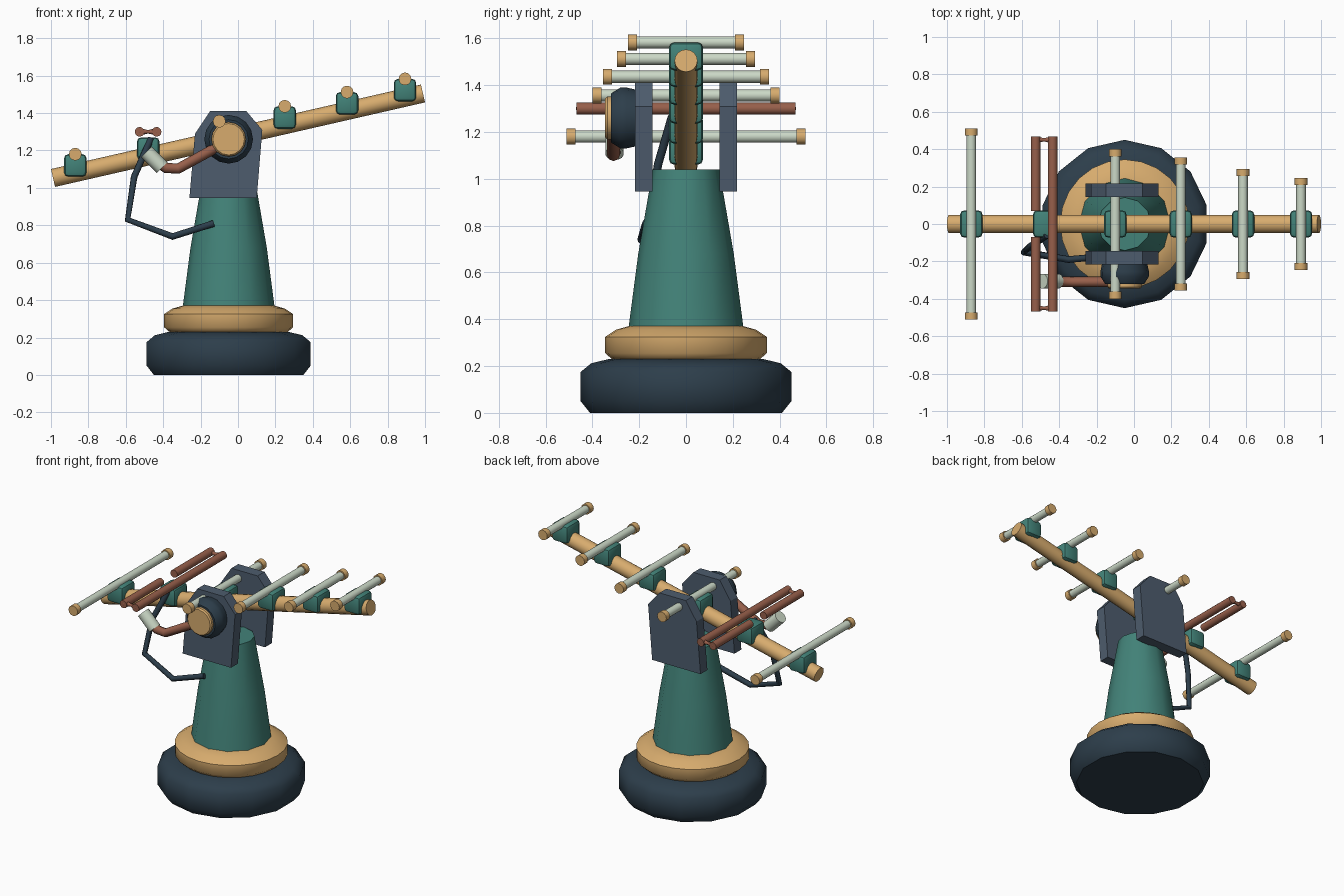
import bpy, bmesh, math
from mathutils import Vector

if "Cube" in bpy.data.objects:
    bpy.data.objects.remove(bpy.data.objects["Cube"], do_unlink=True)


def material(name, rgb):
    m = bpy.data.materials.new(name)
    m.use_nodes = True
    m.diffuse_color = (*rgb, 1)
    m.node_tree.nodes["Principled BSDF"].inputs["Base Color"].default_value = (*rgb, 1)
    return m


TEAL = material("teal paint", (0.055, 0.225, 0.19))
TAN = material("warm tan", (0.68, 0.41, 0.155))
NAVY = material("dark navy", (0.026, 0.048, 0.07))
SLATE = material("slate grey", (0.075, 0.108, 0.155))
COPPER = material("copper", (0.31, 0.115, 0.07))
PALE = material("pale green white", (0.6, 0.69, 0.57))


def finish(name, bm, mat, angle=40):
    bmesh.ops.recalc_face_normals(bm, faces=bm.faces)
    me = bpy.data.meshes.new(name)
    bm.to_mesh(me)
    bm.free()
    me.materials.append(mat)
    ob = bpy.data.objects.new(name, me)
    bpy.context.collection.objects.link(ob)
    bpy.ops.object.select_all(action="DESELECT")
    ob.select_set(True)
    bpy.context.view_layer.objects.active = ob
    bpy.ops.object.shade_smooth_by_angle(angle=math.radians(angle))
    return ob


def lathe(name, profile, origin, axis, sides, mat, angle=40):
    """Closed solid of revolution: profile holds (radius, distance along axis)."""
    bm = bmesh.new()
    turn = Vector(axis).to_track_quat("Z", "Y")
    rings = []
    for r, h in profile:
        ring = []
        for i in range(sides):
            a = math.tau * i / sides + math.pi / 2
            p = Vector((r * math.cos(a), r * math.sin(a), h))
            ring.append(bm.verts.new(Vector(origin) + turn @ p))
        rings.append(ring)
    for low, high in zip(rings, rings[1:]):
        for i in range(sides):
            j = (i + 1) % sides
            bm.faces.new((low[i], low[j], high[j], high[i]))
    bm.faces.new(rings[0])
    bm.faces.new(rings[-1])
    return finish(name, bm, mat, angle)


def rod(name, a, b, r, mat, sides=12):
    d = Vector(b) - Vector(a)
    return lathe(name, [(r, 0), (r, d.length)], a, d, sides, mat)


def tube(name, points, r, mat):
    """Bent tube following a few points."""
    cu = bpy.data.curves.new(name + " path", "CURVE")
    cu.dimensions = "3D"
    cu.bevel_depth = r
    cu.bevel_resolution = 2
    cu.use_fill_caps = True
    sp = cu.splines.new("POLY")
    sp.points.add(len(points) - 1)
    for p, co in zip(sp.points, points):
        p.co = (*co, 1)
    helper = bpy.data.objects.new(name + " path", cu)
    bpy.context.collection.objects.link(helper)
    me = bpy.data.meshes.new_from_object(helper.evaluated_get(bpy.context.evaluated_depsgraph_get()))
    bpy.data.objects.remove(helper, do_unlink=True)
    bm = bmesh.new()
    bm.from_mesh(me)
    return finish(name, bm, mat, 50)


def plate(name, outline, y0, y1, mat):
    bm = bmesh.new()
    face = bm.faces.new([bm.verts.new((x, y0, z)) for x, z in outline])
    new = bmesh.ops.extrude_face_region(bm, geom=[face])["geom"]
    bmesh.ops.translate(bm, vec=(0, y1 - y0, 0),
                        verts=[v for v in new if isinstance(v, bmesh.types.BMVert)])
    return finish(name, bm, mat, 20)


def clamp(name, x, z):
    bm = bmesh.new()
    bmesh.ops.create_cube(bm, size=1)
    bmesh.ops.scale(bm, vec=(0.12, 0.145, 0.12), verts=bm.verts)
    bmesh.ops.bevel(bm, geom=bm.edges[:], offset=0.022, segments=2, profile=0.5, affect="EDGES")
    bmesh.ops.translate(bm, vec=(x, 0, z), verts=bm.verts)
    return finish(name, bm, TEAL, 35)


# Pedestal
CX = -0.05
UP = (0, 0, 1)
lathe("base", [(0.41, 0), (0.45, 0.05), (0.45, 0.175), (0.405, 0.212), (0.33, 0.23)],
      (CX, 0, 0), UP, 14, NAVY, 50)
lathe("collar", [(0.305, 0.22), (0.345, 0.255), (0.345, 0.325), (0.30, 0.355), (0.24, 0.372)],
      (CX, 0, 0), UP, 24, TAN, 50)
lathe("column", [(0.246, 0.36), (0.204, 0.68), (0.142, 1.04)], (CX, 0, 0), UP, 12, TEAL)

# Yoke plates on both sides of the boom
yoke = [(-0.26, 0.945), (0.10, 0.945), (0.13, 1.31), (0.045, 1.41), (-0.15, 1.41), (-0.23, 1.29)]
for side, s in (("left", 1), ("right", -1)):
    plate("yoke_plate_" + ("back" if s > 0 else "front"), yoke, s * 0.144, s * 0.217, SLATE)


# Sloping boom
def boom_z(x):
    return 1.279 + 0.2284 * x


rod("boom", (-0.989, 0, boom_z(-0.989)), (0.989, 0, boom_z(0.989)), 0.049, TAN, 16)

# Cross rods with end caps, each on a clamp
for i, (x, half) in enumerate([(-0.87, 0.51), (-0.1, 0.4), (0.25, 0.355), (0.583, 0.295), (0.893, 0.247)]):
    z = boom_z(x) + 0.1
    clamp(f"clamp_{i}", x, z - 0.06)
    rod(f"cross_rod_{i}", (x, -half + 0.02, z), (x, half - 0.02, z), 0.026, PALE)
    for s in (-1, 1):
        rod(f"rod_cap_{i}_{'back' if s > 0 else 'front'}",
            (x, s * (half - 0.038), z), (x, s * half, z), 0.034, TAN)

# Folded driven loop, split in the middle of one side
XA, XB, XM, ZL, END = -0.526, -0.435, -0.48, 1.3, 0.468
clamp("loop_clamp", XM, 1.21)
rod("loop_long_rod", (XB, -END, ZL), (XB, END, ZL), 0.026, COPPER)
for s, label in ((1, "back"), (-1, "front")):
    rod("loop_half_rod_" + label, (XA, s * 0.07, ZL), (XA, s * END, ZL), 0.026, COPPER)
    lathe("loop_link_" + label, [(0.02, 0), (0.009, 0.045), (0.02, 0.091)],
          (XA, s * (END - 0.018), ZL), (1, 0, 0), 10, COPPER)

# Drive motor on the front plate
FRONT = (0, -1, 0)
lathe("motor_housing", [(0.118, 0.2), (0.13, 0.255), (0.13, 0.28), (0.105, 0.32)],
      (CX, 0, 1.26), FRONT, 16, NAVY, 35)
lathe("motor_cap", [(0.092, 0.3), (0.092, 0.336), (0.084, 0.345)], (CX, 0, 1.26), FRONT, 16, TAN, 35)

# Crank arm and grip
tube("crank_arm", [(-0.08, -0.31, 1.235), (-0.32, -0.31, 1.103), (-0.385, -0.308, 1.107),
                   (-0.43, -0.306, 1.138)], 0.028, COPPER)
rod("crank_grip", (-0.49, -0.305, 1.193), (-0.405, -0.305, 1.108), 0.04, PALE, 14)

# Hanging feed cable
tube("feed_cable", [(-0.465, -0.06, 1.265), (-0.555, -0.12, 1.06), (-0.59, -0.15, 0.83),
                    (-0.35, -0.19, 0.74), (-0.13, -0.17, 0.81)], 0.018, NAVY)
